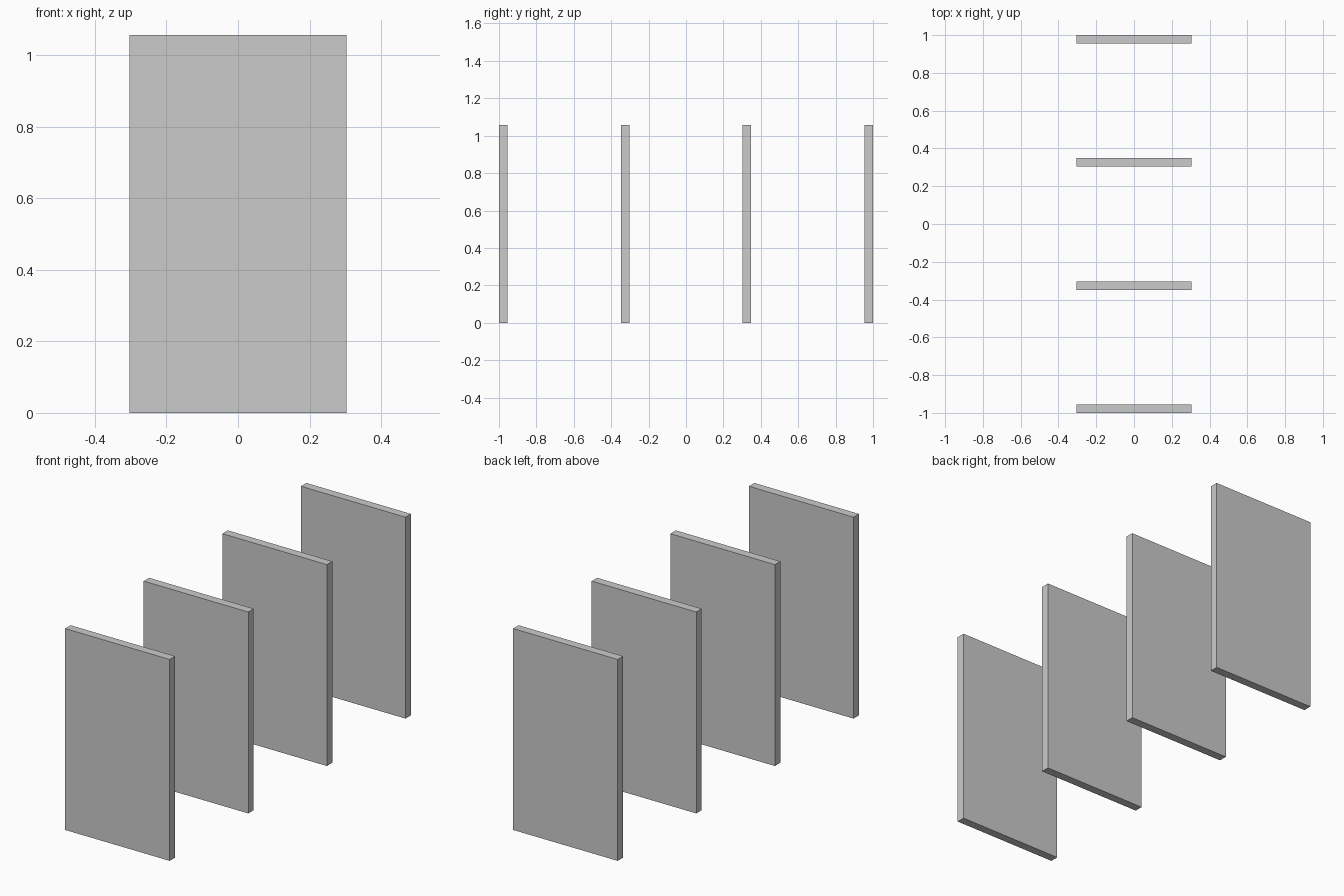
import bpy

if "Cube" in bpy.data.objects:
    bpy.data.objects.remove(bpy.data.objects["Cube"])

WIDTH, THICK, HEIGHT = 0.607, 0.045, 1.057
COUNT = 4
FIRST = -1 + THICK / 2
STEP = -2 * FIRST / (COUNT - 1)


def add_panel(name, y):
    bpy.ops.mesh.primitive_cube_add(size=1, location=(0, y, HEIGHT / 2))
    panel = bpy.context.object
    panel.name = name
    panel.scale = (WIDTH, THICK, HEIGHT)
    bpy.ops.object.transform_apply(location=False, rotation=False, scale=True)


# Row of evenly spaced upright panels, front to back
for i in range(COUNT):
    add_panel(f"upright_panel_{i + 1}", FIRST + i * STEP)
